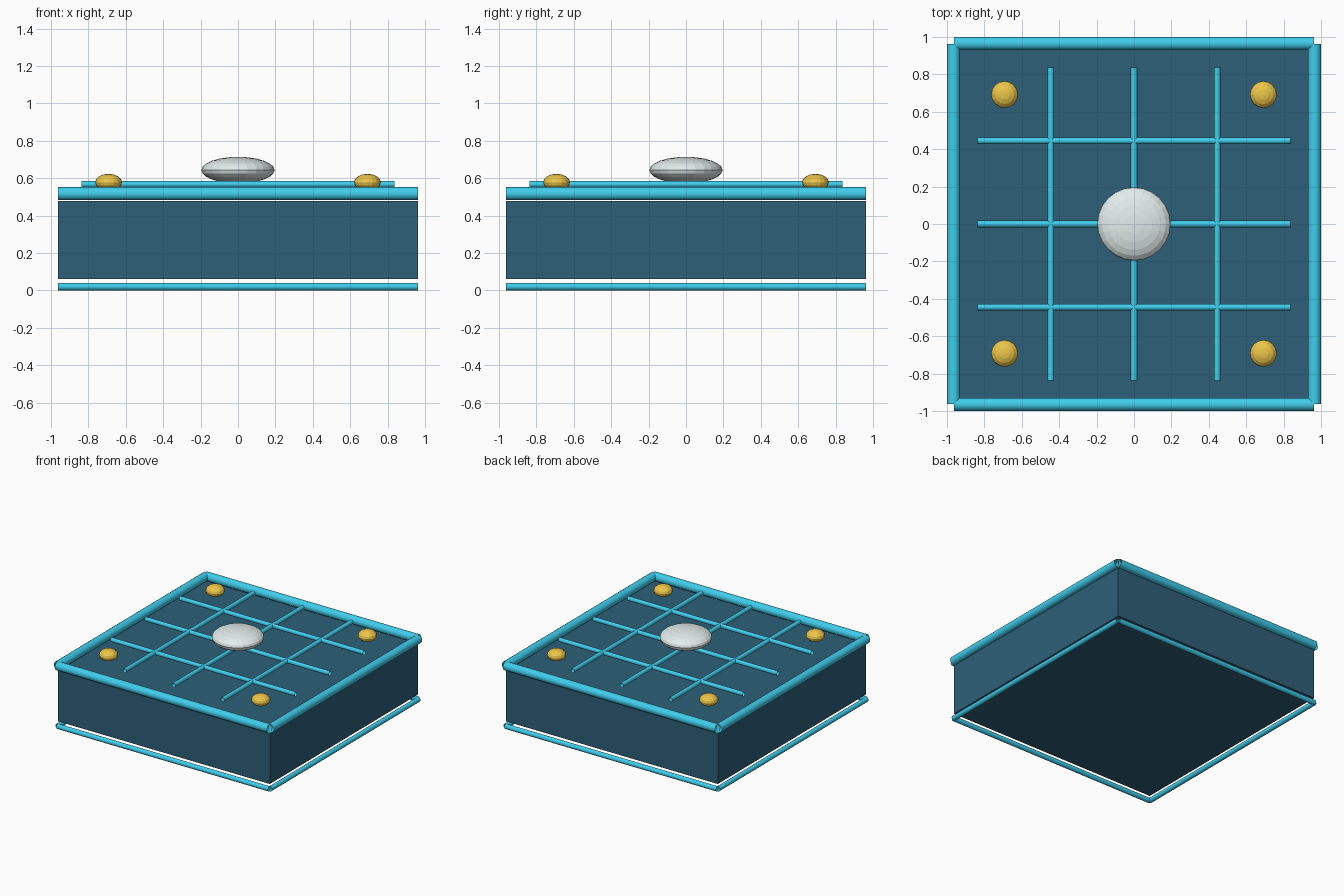
import bpy
from math import pi

if "Cube" in bpy.data.objects:
    bpy.data.objects.remove(bpy.data.objects["Cube"])


def lin(h):
    c = [int(h[i:i + 2], 16) / 255 for i in (0, 2, 4)]
    return [v / 12.92 if v < 0.04045 else ((v + 0.055) / 1.055) ** 2.4 for v in c] + [1]


def material(name, h):
    m = bpy.data.materials.new(name)
    m.diffuse_color = lin(h)
    m.use_nodes = True
    m.node_tree.nodes["Principled BSDF"].inputs["Base Color"].default_value = m.diffuse_color
    return m


DARK = material("dark_blue", "2D6079")
CYAN = material("cyan", "40CDEC")
GOLD = material("gold", "EBC64A")
PALE = material("pale", "E2ECEC")


def finish(name, mat):
    o = bpy.context.object
    o.name = name
    o.data.materials.append(mat)
    return o


def rod(name, axis, x, y, z, r, half):
    # open-ended tube along x or y
    rot = (0, pi / 2, 0) if axis == 'x' else (pi / 2, 0, 0)
    bpy.ops.mesh.primitive_cylinder_add(vertices=16, radius=r, depth=2 * half,
                                        end_fill_type='NOTHING',
                                        location=(x, y, z), rotation=rot)
    finish(name, CYAN)
    bpy.ops.object.shade_smooth_by_angle()


def button(name, mat, loc, r, h, seg, rings):
    # flattened sphere
    bpy.ops.mesh.primitive_uv_sphere_add(segments=seg, ring_count=rings, radius=1, location=loc)
    o = finish(name, mat)
    o.scale = (r, r, h)


# body slab
E = 0.963
bpy.ops.mesh.primitive_cube_add(size=1, location=(0, 0, 0.269))
finish("body", DARK).scale = (2 * E, 2 * E, 0.418)

# upper and lower edge rails
for label, z, r in (("top_rail", 0.517, 0.035), ("bottom_rail", 0.02, 0.02)):
    for s in (-1, 1):
        rod(label + "_x", 'x', 0, s * 0.965, z, r, E)
        rod(label + "_y", 'y', s * 0.965, 0, z, r, E)

# raised grid bars
for p in (-0.445, 0, 0.445):
    rod("grid_bar_x", 'x', 0, p, 0.567, 0.0175, 0.837)
    rod("grid_bar_y", 'y', p, 0, 0.567, 0.0175, 0.837)

# centre dome and corner studs
button("centre_dome", PALE, (0, 0, 0.643), 0.196, 0.071, 24, 12)
for sx in (-1, 1):
    for sy in (-1, 1):
        button("corner_stud", GOLD, (sx * 0.692, sy * 0.692, 0.578), 0.072, 0.045, 16, 8)
